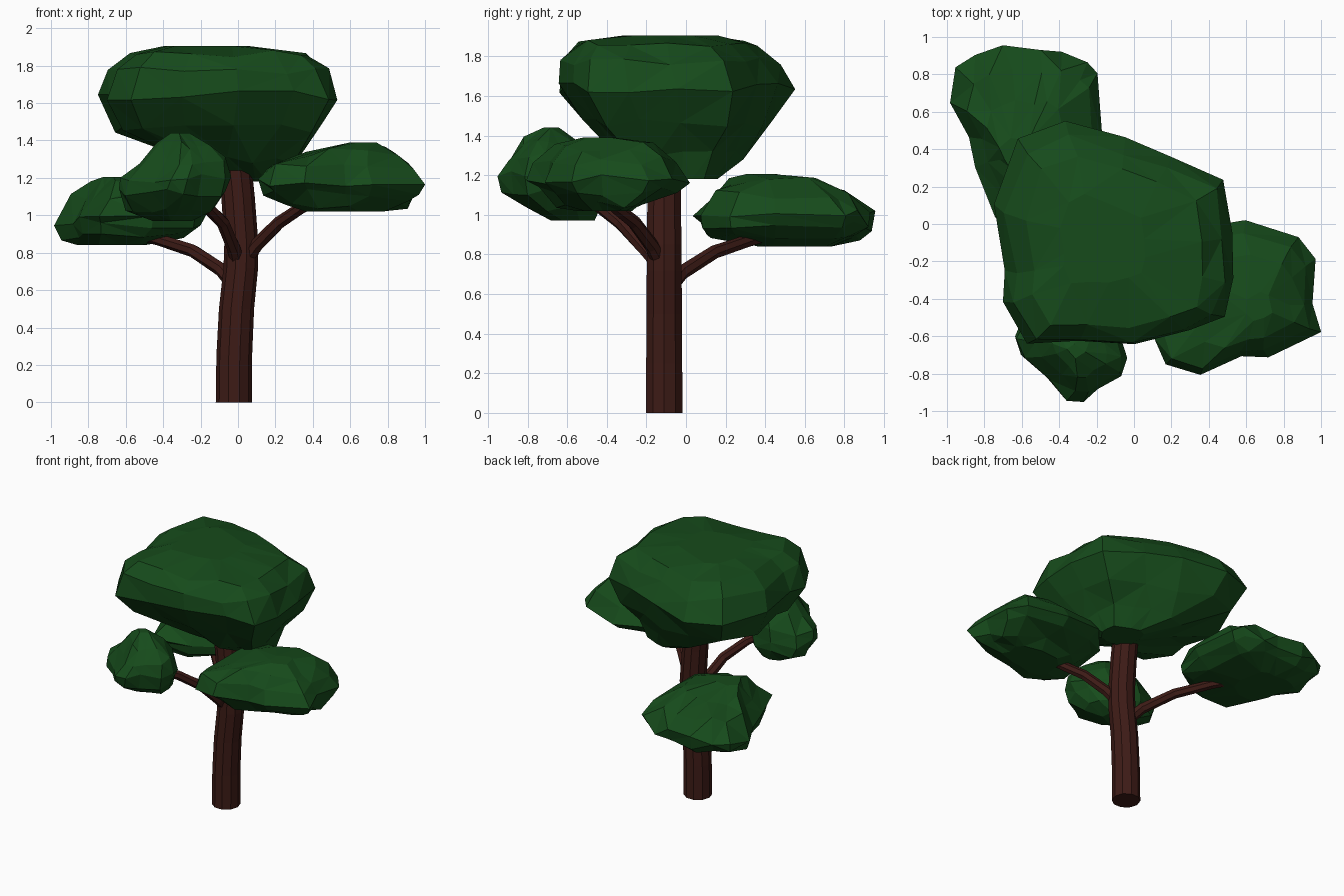
import bpy, bmesh, random
from math import cos, sin, tau
from mathutils import Vector


def material(name, color):
    m = bpy.data.materials.new(name)
    m.diffuse_color = (*color, 1)
    return m


BARK = material("bark", (0.047, 0.011, 0.008))
LEAF = material("leaf", (0.008, 0.07, 0.011))


def finish(bm, name, mat):
    bmesh.ops.recalc_face_normals(bm, faces=bm.faces)
    me = bpy.data.meshes.new(name)
    bm.to_mesh(me)
    bm.free()
    me.materials.append(mat)
    bpy.context.collection.objects.link(bpy.data.objects.new(name, me))


def skin(bm, rings):
    for a, b in zip(rings, rings[1:]):
        n = len(a)
        for i in range(n):
            j = (i + 1) % n
            bm.faces.new((a[i], a[j], b[j], b[i]))
    bm.faces.new(rings[0])
    bm.faces.new(rings[-1])


def tube(name, path, r0, r1, sides, flat=False):
    """Tapered faceted tube along a path."""
    pts = [Vector(p) for p in path]
    bm, rings = bmesh.new(), []
    for k, p in enumerate(pts):
        d = pts[min(k + 1, len(pts) - 1)] - pts[max(k - 1, 0)]
        if flat:
            d = Vector((0, 0, 1))
        u = d.cross(Vector((0, 1, 0))).normalized()
        v = d.cross(u).normalized()
        r = r0 + (r1 - r0) * k / (len(pts) - 1)
        rings.append([bm.verts.new(p + r * (u * cos(tau * i / sides) + v * sin(tau * i / sides)))
                      for i in range(sides)])
    skin(bm, rings)
    finish(bm, name, BARK)


def foliage(name, outline, levels, seed):
    """Lumpy clump: a plan outline fitted to the x/y extent of each level."""
    rng = random.Random(seed)
    xs, ys = zip(*outline)
    bm, rings = bmesh.new(), []
    for k, (z, x0, x1, y0, y1) in enumerate(levels):
        ring = []
        for x, y in outline:
            px = x0 + (x - min(xs)) / (max(xs) - min(xs)) * (x1 - x0)
            py = y0 + (y - min(ys)) / (max(ys) - min(ys)) * (y1 - y0)
            dz = 0 if k in (0, len(levels) - 1) else rng.uniform(-0.025, 0.025)
            s = rng.uniform(0.96, 1.015)
            cx, cy = (x0 + x1) / 2, (y0 + y1) / 2
            ring.append(bm.verts.new((cx + (px - cx) * s, cy + (py - cy) * s, z + dz)))
        rings.append(ring)
    skin(bm, rings)
    bmesh.ops.remove_doubles(bm, verts=bm.verts, dist=0.045)
    bmesh.ops.triangulate(bm, faces=bm.faces, quad_method='SHORT_EDGE')
    finish(bm, name, LEAF)


# Trunk and branches
tube("trunk", [(-0.022, -0.11, 0), (-0.02, -0.11, 0.25), (-0.008, -0.11, 0.5), (0.015, -0.11, 0.72),
               (0.018, -0.11, 0.85), (0, -0.11, 1.1), (-0.03, -0.11, 1.4)], 0.097, 0.088, 10, True)
tube("right_branch", [(0.04, -0.13, 0.76), (0.1, -0.17, 0.84), (0.22, -0.26, 0.96),
                      (0.34, -0.36, 1.04), (0.48, -0.42, 1.1)], 0.04, 0.03, 7)
tube("front_branch", [(0, -0.13, 0.74), (-0.02, -0.2, 0.82), (-0.08, -0.33, 0.96),
                      (-0.18, -0.46, 1.06), (-0.28, -0.6, 1.12)], 0.04, 0.03, 7)
tube("left_branch", [(-0.03, -0.08, 0.64), (-0.09, -0.02, 0.71), (-0.24, 0.14, 0.81),
                     (-0.42, 0.32, 0.87), (-0.62, 0.5, 0.92)], 0.04, 0.03, 7)

# Foliage clumps
foliage("crown_foliage",
        [(-.70, -.42), (-.57, -.64), (-.3, -.62), (0, -.65), (.3, -.58), (.48, -.5), (.54, -.3), (.52, -.05),
         (.49, .24), (.2, .36), (-.05, .45), (-.37, .55), (-.62, .45), (-.75, .1), (-.68, -.25)],
        [(1.18, .0, .27, -.1, .16), (1.30, -.26, .32, -.33, .30), (1.46, -.67, .44, -.52, .46),
         (1.64, -.755, .55, -.65, .56), (1.78, -.70, .49, -.64, .48), (1.87, -.59, .38, -.56, .37),
         (1.905, -.4, .06, -.32, .16)], 3)
foliage("right_foliage",
        [(.12, -.6), (.18, -.74), (.36, -.8), (.58, -.71), (.72, -.7), (1, -.57), (.95, -.42), (.98, -.18),
         (.88, -.07), (.6, .02), (.3, -.03), (.15, -.2)],
        [(1.02, .36, .78, -.55, -.27), (1.06, .24, .92, -.66, -.2), (1.12, .14, .97, -.75, -.04),
         (1.18, .11, 1.0, -.81, .02), (1.27, .15, .95, -.77, -.04), (1.34, .34, .86, -.67, -.16),
         (1.39, .6, .74, -.52, -.36)], 5)
foliage("front_foliage",
        [(-.64, -.6), (-.6, -.7), (-.46, -.82), (-.37, -.93), (-.28, -.93), (-.2, -.87), (-.07, -.8),
         (-.05, -.7), (-.08, -.6), (-.2, -.47), (-.4, -.42), (-.58, -.48)],
        [(.97, -.46, -.24, -.68, -.46), (1.04, -.6, -.13, -.8, -.42), (1.12, -.64, -.07, -.93, -.42),
         (1.2, -.63, -.04, -.95, -.43), (1.29, -.53, -.06, -.9, -.48), (1.37, -.44, -.14, -.82, -.54),
         (1.44, -.36, -.26, -.72, -.64)], 8)
foliage("left_foliage",
        [(-1, .65), (-.96, .84), (-.85, .9), (-.7, .945), (-.5, .92), (-.37, .935), (-.25, .86), (-.2, .8),
         (-.17, .45), (-.22, .22), (-.45, .07), (-.74, .05), (-.86, .3), (-.89, .46)],
        [(.84, -.86, -.5, .36, .74), (.88, -.94, -.28, .1, .88), (.94, -.99, -.19, .06, .94),
         (1.0, -1.0, -.17, .04, .95), (1.1, -.9, -.22, .13, .84), (1.165, -.79, -.36, .22, .66),
         (1.205, -.72, -.55, .3, .46)], 4)
